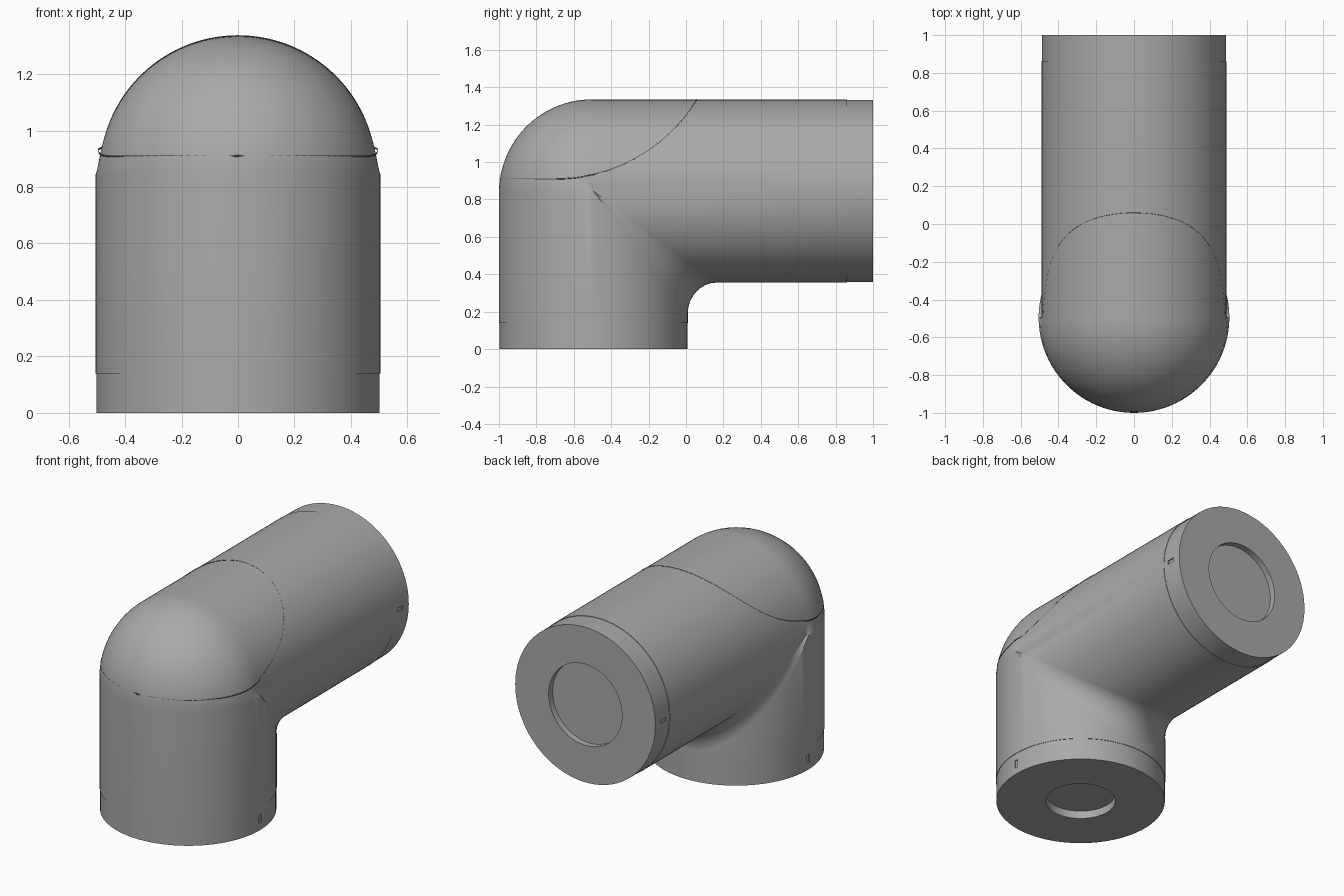
import bpy, bmesh
from math import sin, cos, pi, sqrt, radians
from mathutils import Vector

if "Cube" in bpy.data.objects:
    bpy.data.objects.remove(bpy.data.objects["Cube"])

CY, CZ = -0.495, 0.845      # where the two pipe axes meet
RV, RH = 0.505, 0.49        # radii of the upright and level pipes
FILLET = 0.16
SIDES, BEND = 96, 24


def material(name, value):
    mat = bpy.data.materials.new(name)
    mat.use_nodes = True
    colour = (value, value, value, 1)
    mat.diffuse_color = colour
    mat.node_tree.nodes["Principled BSDF"].inputs["Base Color"].default_value = colour
    return mat


grey = material("pipe grey", 0.4)
dark = material("seam grey", 0.12)
angles = [2 * pi * i / SIDES for i in range(SIDES)]


def upright(r, z):
    return [(r * cos(a), CY - r * sin(a), z) for a in angles]


def level(r, y):
    return [(r * cos(a), y, CZ + r * sin(a)) for a in angles]


def bend(t):
    """Ring through the elbow: round outside, rolling fillet inside."""
    r, w, ring = RV + (RH - RV) * t, t * pi / 2, []
    for a in angles:
        c, s = cos(a), sin(a)
        if s > -1e-6:
            ring.append((r * c, CY - r * s * cos(w), CZ + r * s * sin(w)))
        else:
            k = r + FILLET
            centre = Vector((k * c, CY - k * s, CZ + k * s))
            n = Vector((-c, s, 0)).slerp(Vector((-c, 0, -s)), t)
            ring.append(centre + FILLET * n)
    return ring


# Elbow body, lofted from the bottom recess to the back recess
STEP = 0.003
rings = [upright(0.207, 0.05), upright(0.207, 0), upright(RV - STEP, 0),
         upright(RV - STEP, 0.14), upright(RV, 0.14)]
rings += [bend(i / BEND) for i in range(BEND + 1)]
rings += [level(RH, 0.86), level(RH - STEP, 0.86), level(RH - STEP, 1),
          level(0.255, 1), level(0.255, 0.96)]
bm = bmesh.new()
loops = [[bm.verts.new(p) for p in ring] for ring in rings]
for low, high in zip(loops, loops[1:]):
    for i in range(SIDES):
        j = (i + 1) % SIDES
        bm.faces.new((low[i], low[j], high[j], high[i]))
bm.faces.new(loops[0])
bm.faces.new(loops[-1])
bmesh.ops.recalc_face_normals(bm, faces=bm.faces)
mesh = bpy.data.meshes.new("elbow_pipe")
bm.to_mesh(mesh)
bm.free()
mesh.materials.append(grey)
elbow = bpy.data.objects.new("elbow_pipe", mesh)
bpy.context.collection.objects.link(elbow)

# Small locating notches on both sides of each collar
for side in (-1, 1):
    for name, spot, size in (
            ("lower", (side * RV, CY, 0.07), (0.02, 0.025, 0.05)),
            ("back", (side * RH, 0.92, CZ), (0.02, 0.05, 0.025))):
        bpy.ops.mesh.primitive_cube_add(size=1, location=spot)
        cutter = bpy.context.object
        cutter.name = name + "_notch_cutter"
        cutter.scale = size
        cutter.hide_render = True
        cutter.hide_set(True)
        cutter.data.materials.append(grey)
        cut = elbow.modifiers.new(name + " notch", "BOOLEAN")
        cut.operation = "DIFFERENCE"
        cut.object = cutter

bpy.context.view_layer.objects.active = elbow
elbow.select_set(True)
bpy.ops.object.shade_smooth_by_angle(angle=radians(30))

# Seam around the domed cap: level at the front, arcing up over the level pipe
SEAM_Z, ARC_Y, ARC_R = 0.91, -0.7, 0.892


def seam_point(y):
    z = SEAM_Z
    if y > ARC_Y:
        z += ARC_R - sqrt(ARC_R ** 2 - (y - ARC_Y) ** 2)
    w = min(max(z - CZ, 0) / RH, 1)
    r = RH if y > CY else RV + (RH - RV) * w
    x2 = r * r - (z - CZ) ** 2 - min(y - CY, 0) ** 2
    return sqrt(max(x2, 0)), y, z


front_y = CY - sqrt(RV ** 2 - (SEAM_Z - CZ) ** 2)
back_y = ARC_Y + sqrt(ARC_R ** 2 - (ARC_R - (CZ + RH - SEAM_Z)) ** 2)
mid, half = (front_y + back_y) / 2, (back_y - front_y) / 2
left = [seam_point(mid - half * cos(pi * i / 60)) for i in range(61)]
path = left + [(-x, y, z) for x, y, z in left[-2:0:-1]]
curve = bpy.data.curves.new("cap_seam", "CURVE")
curve.dimensions = "3D"
curve.bevel_depth = 0.004
curve.bevel_resolution = 1
spline = curve.splines.new("POLY")
spline.points.add(len(path) - 1)
for point, co in zip(spline.points, path):
    point.co = (*co, 1)
spline.use_cyclic_u = True
curve.materials.append(dark)
seam = bpy.data.objects.new("cap_seam", curve)
bpy.context.collection.objects.link(seam)
